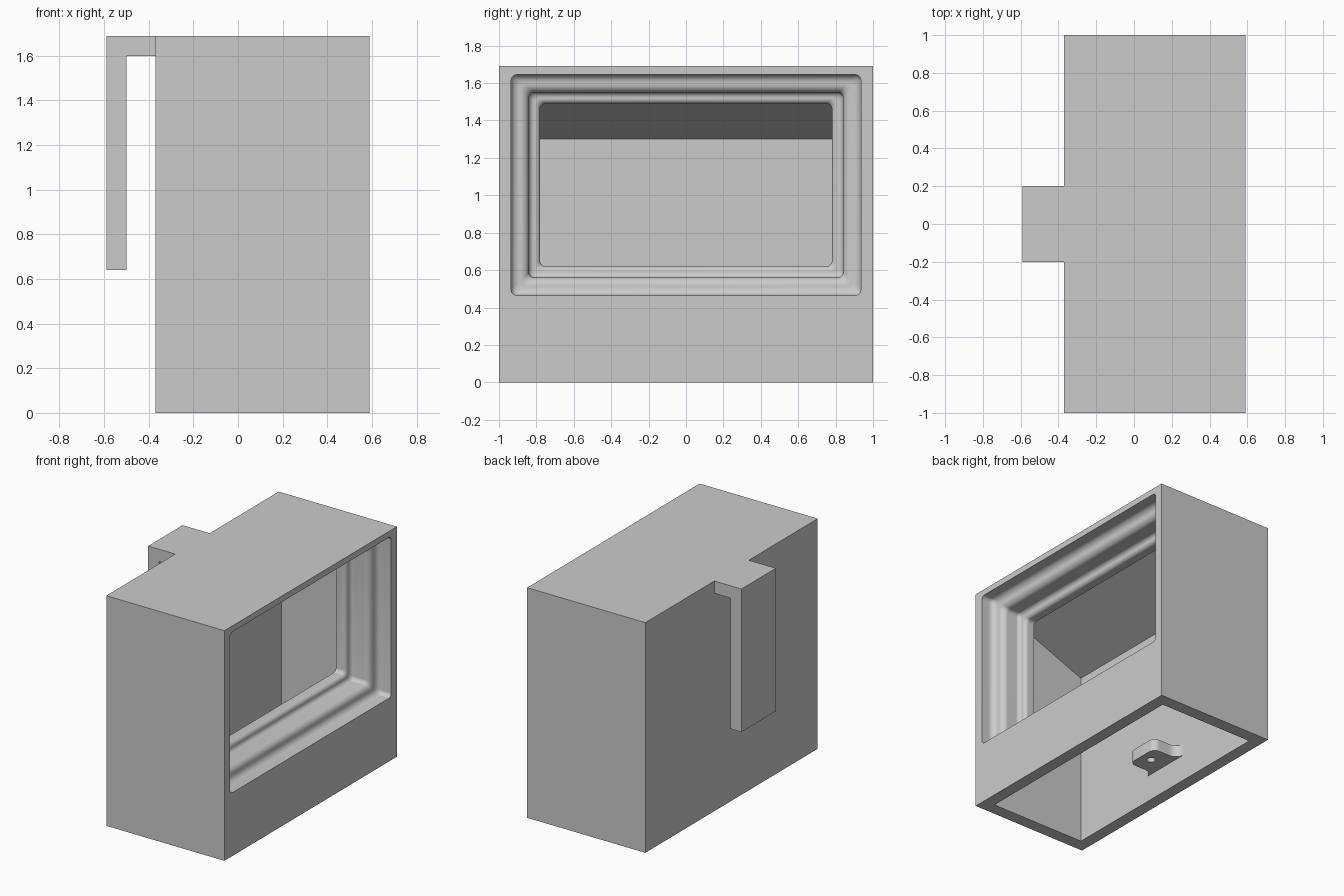
import bpy, bmesh, math
from mathutils import Vector

cube = bpy.data.objects.get("Cube")
if cube:
    bpy.data.objects.remove(cube, do_unlink=True)

grey = bpy.data.materials.new("light_grey")
grey.use_nodes = True
COLOR = (0.6, 0.6, 0.6, 1)
grey.diffuse_color = COLOR
grey.node_tree.nodes["Principled BSDF"].inputs["Base Color"].default_value = COLOR

FRONT, BACK, TOP, WALL = 0.59, -0.37, 1.69, 0.09


def finish(name, bm):
    bmesh.ops.recalc_face_normals(bm, faces=bm.faces)
    mesh = bpy.data.meshes.new(name)
    bm.to_mesh(mesh)
    bm.free()
    mesh.materials.append(grey)
    obj = bpy.data.objects.new(name, mesh)
    bpy.context.collection.objects.link(obj)
    return obj


def loft(name, rings):
    """Skin a list of equal-length point rings and cap both ends."""
    bm = bmesh.new()
    loops = [[bm.verts.new(p) for p in ring] for ring in rings]
    for a, b in zip(loops, loops[1:]):
        for i in range(len(a)):
            j = (i + 1) % len(a)
            bm.faces.new((a[i], a[j], b[j], b[i]))
    bm.faces.new(loops[0])
    bm.faces.new(loops[-1])
    return finish(name, bm)


def prism_y(name, profile, half):
    return loft(name, [[(x, y, z) for x, z in profile] for y in (-half, half)])


def prism_z(name, outline, z0, z1):
    return loft(name, [[(x, y, z) for x, y in outline] for z in (z0, z1)])


def arc(cx, cy, r, a0, a1, n=8):
    return [(cx + r * math.cos(math.radians(a0 + (a1 - a0) * i / n)),
             cy + r * math.sin(math.radians(a0 + (a1 - a0) * i / n)))
            for i in range(n + 1)]


def cut(target, cutter):
    mod = target.modifiers.new("cut", 'BOOLEAN')
    mod.operation, mod.solver, mod.object = 'DIFFERENCE', 'EXACT', cutter
    bpy.context.view_layer.objects.active = target
    bpy.ops.object.modifier_apply(modifier=mod.name)
    bpy.data.objects.remove(cutter, do_unlink=True)


def smooth(obj):
    bpy.ops.object.select_all(action='DESELECT')
    obj.select_set(True)
    bpy.context.view_layer.objects.active = obj
    bpy.ops.object.shade_smooth_by_angle(angle=math.radians(35))


# Housing block
housing = prism_y("housing", [(BACK, 0), (FRONT, 0), (FRONT, TOP), (BACK, TOP)], 1)

# Hollow open at the bottom, with a sloping ceiling and a deep window surround
inner_back = BACK + WALL
cut(housing, prism_y("hollow_cutter", [
    (inner_back, -0.1), (FRONT - WALL, -0.1), (FRONT - WALL, 0.40),
    (0.25, 0.58), (0.25, 1.51), (inner_back, 1.30)], 1 - WALL - 0.005))


# Stepped window: (inset, depth) profile with filleted shelves
def window_ring(inset, depth, r=0.03):
    w, z0, z1 = 0.935 - inset - r, 0.465 + inset + r, 1.645 - inset - r
    pts = (arc(w, z1, r, 0, 90, 6) + arc(-w, z1, r, 90, 180, 6)
           + arc(-w, z0, r, 180, 270, 6) + arc(w, z0, r, 270, 360, 6))
    return [(FRONT - depth, y, z) for y, z in pts]


profile = [(0, -0.05)]
for start, end, depth, r in ((0, 0.095, 0.11, 0.045), (0.095, 0.155, 0.26, 0.029)):
    profile += arc(start + r, depth - r, r, 180, 90)
    profile += arc(end - r, depth + r, r, 270, 360)
profile.append((0.155, 0.36))
cut(housing, loft("window_cutter", [window_ring(*p) for p in profile]))
smooth(housing)

# Hanging hook on the back
prism_y("hook", [(BACK, TOP), (-0.59, TOP), (-0.59, 0.64), (-0.5, 0.64),
                 (-0.5, 1.6), (BACK, 1.6)], 0.2)

# Screw tab inside the back wall, flared at its root and rounded at the tip
root, tip = inner_back, inner_back + 0.21
half = (arc(root + 0.07, 0.20, 0.07, 180, 270)
        + arc(tip - 0.05, 0.08, 0.05, 90, 0))
outline = half + [(x, -y) for x, y in reversed(half)]
tab = prism_z("screw_tab", outline, 0.2, 0.29)
cut(tab, prism_z("hole_cutter", arc(root + 0.127, 0, 0.03, 0, 345, 23), 0.1, 0.4))
smooth(tab)
